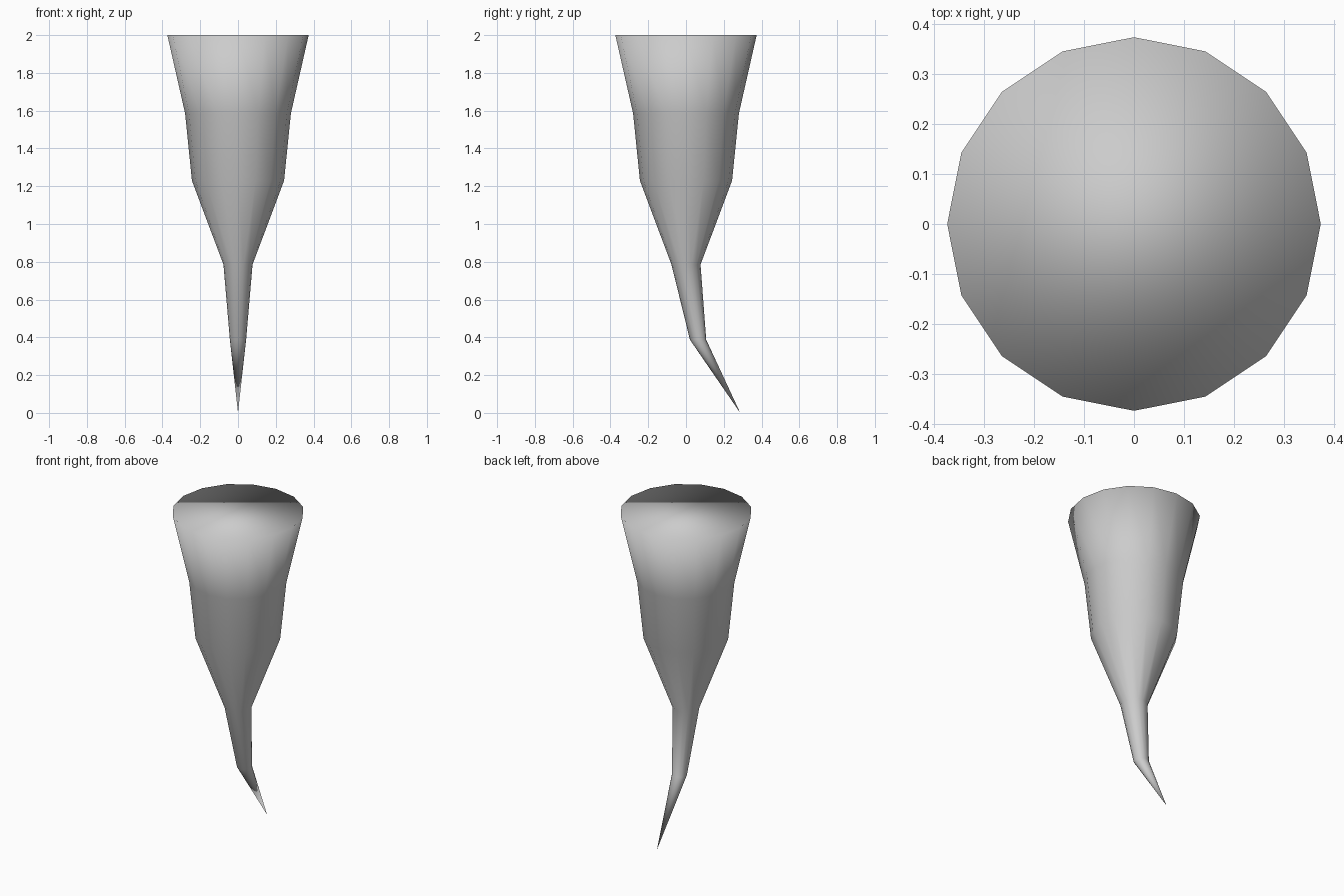
import bpy, bmesh, math

if "Cube" in bpy.data.objects:
    bpy.data.objects.remove(bpy.data.objects["Cube"])

SIDES = 16
# Cross-sections from the wide top down: height, radius, backward offset
RINGS = [(2.0, 0.374, 0.0), (1.585, 0.28, 0.0), (1.23, 0.244, 0.0),
         (0.785, 0.077, 0.0), (0.387, 0.043, 0.064)]
TIP = (0.0, 0.287, 0.0)

bm = bmesh.new()


def ring(z, r, y):
    return [bm.verts.new((r * math.cos(a), y + r * math.sin(a), z))
            for a in (2 * math.pi * i / SIDES for i in range(SIDES))]


# Tapered body
loops = [ring(*r) for r in RINGS]
for upper, lower in zip(loops, loops[1:]):
    for i in range(SIDES):
        j = (i + 1) % SIDES
        bm.faces.new((upper[i], lower[i], lower[j], upper[j]))

# Bent pointed tip
tip = bm.verts.new(TIP)
for i in range(SIDES):
    bm.faces.new((loops[-1][i], tip, loops[-1][(i + 1) % SIDES]))

# Closed top, shaded smoothly with the sides
bm.faces.new(loops[0])
bmesh.ops.recalc_face_normals(bm, faces=bm.faces[:])
for f in bm.faces:
    f.smooth = True

mesh = bpy.data.meshes.new("hanging_spike")
bm.to_mesh(mesh)
bm.free()
bpy.context.collection.objects.link(bpy.data.objects.new("hanging_spike", mesh))
